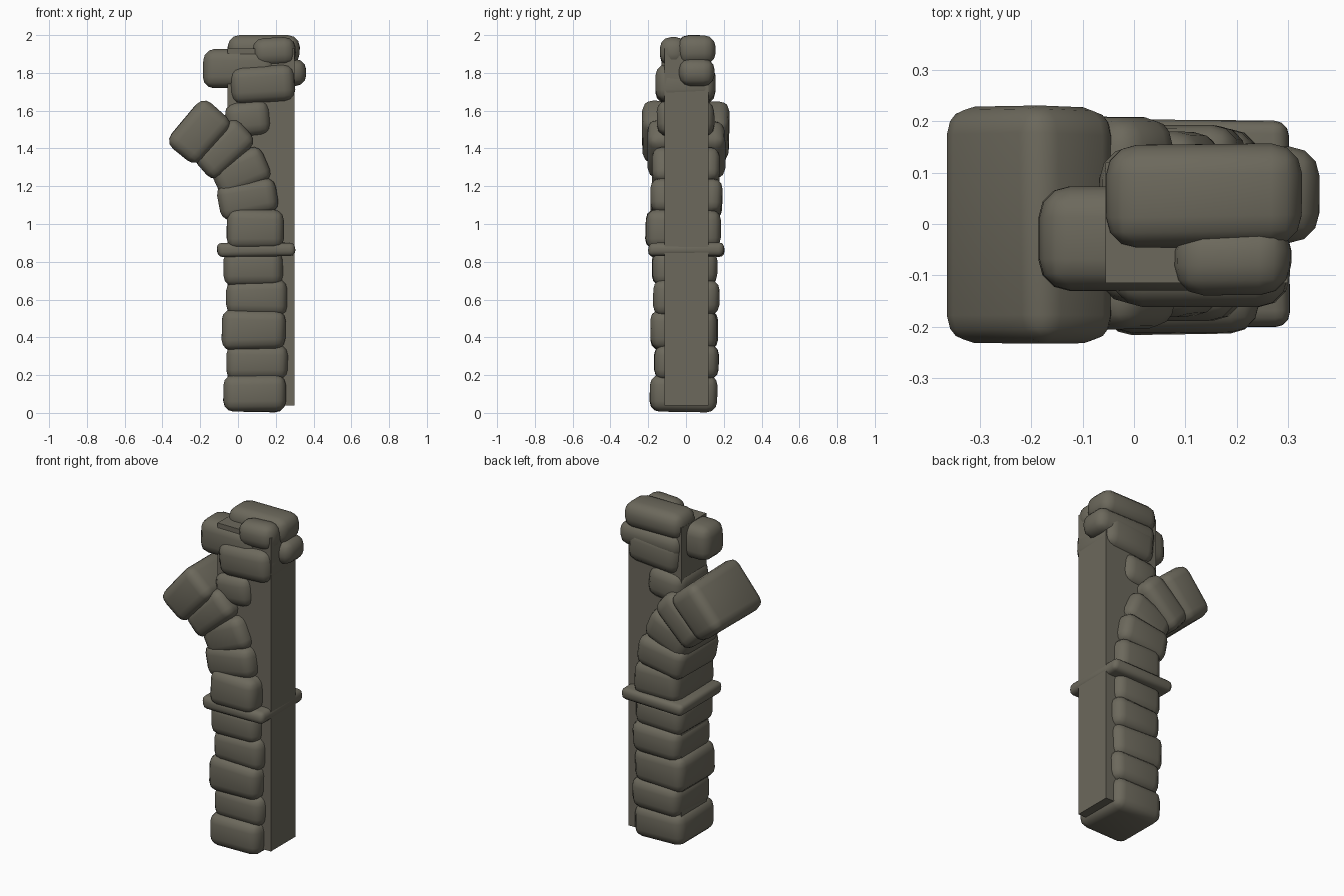
import bpy, bmesh, math, random
from mathutils import Matrix, Vector

if "Cube" in bpy.data.objects:
    bpy.data.objects.remove(bpy.data.objects["Cube"])

random.seed(4)
mat = bpy.data.materials.new("olive grey stone")
mat.diffuse_color = (0.15, 0.14, 0.107, 1)
mat.use_nodes = True
mat.node_tree.nodes["Principled BSDF"].inputs["Base Color"].default_value = mat.diffuse_color


def block(name, x, y, z, tilt=0, bevel=0.0, jitter=0.0):
    """Block from (min, max) ranges, tilted about y, edges rounded."""
    lo, hi = Vector((x[0], y[0], z[0])), Vector((x[1], y[1], z[1]))
    size = hi - lo
    bm = bmesh.new()
    bmesh.ops.create_cube(bm, size=1)
    bmesh.ops.scale(bm, vec=size, verts=bm.verts)
    for v in bm.verts:
        v.co += Vector([random.uniform(-jitter, jitter) for _ in range(3)])
    if bevel:
        bmesh.ops.bevel(bm, geom=bm.edges[:], offset=min(bevel, min(size) * 0.4),
                        segments=3, profile=0.5, affect='EDGES')
    bmesh.ops.rotate(bm, matrix=Matrix.Rotation(-math.radians(tilt), 3, 'Y'),
                     verts=bm.verts)
    bmesh.ops.recalc_face_normals(bm, faces=bm.faces)
    for f in bm.faces:
        f.smooth = bevel > 0
    me = bpy.data.meshes.new(name)
    bm.to_mesh(me)
    bm.free()
    me.materials.append(mat)
    ob = bpy.data.objects.new(name, me)
    ob.location = (lo + hi) / 2
    bpy.context.collection.objects.link(ob)
    return ob


# straight square post behind the stones
block("post", (-0.055, 0.30), (-0.115, 0.12), (0.04, 1.93))

# straight stacked stones of the jamb: x range, y range, z range
column = [
    ((-0.08, 0.25), (-0.19, 0.165), (0.004, 0.205)),
    ((-0.06, 0.265), (-0.17, 0.175), (0.175, 0.365)),
    ((-0.085, 0.25), (-0.19, 0.165), (0.335, 0.545)),
    ((-0.06, 0.26), (-0.17, 0.175), (0.515, 0.705)),
    ((-0.075, 0.24), (-0.18, 0.165), (0.675, 0.86)),
    ((-0.06, 0.24), (-0.215, 0.18), (0.87, 1.08)),
]
for i, (x, y, z) in enumerate(column):
    block(f"jamb_stone_{i + 1}", x, y, z, 0, 0.055, 0.006)

# thin projecting ledge
block("ledge", (-0.11, 0.30), (-0.2, 0.2), (0.828, 0.9), 0, 0.028, 0.005)

# leaning arch stones: centre x, centre z, length, thickness, half depth, tilt
arch = [
    (0.055, 1.135, 0.315, 0.19, 0.19, 9),
    (0.015, 1.275, 0.29, 0.20, 0.18, 25),
    (-0.075, 1.395, 0.315, 0.18, 0.205, 43),
    (-0.205, 1.485, 0.31, 0.215, 0.228, 49),
]
for i, (cx, cz, w, h, d, t) in enumerate(arch):
    block(f"arch_stone_{i + 1}", (cx - w / 2, cx + w / 2), (-d, d),
          (cz - h / 2, cz + h / 2), t, 0.055, 0.006)

# irregular stones at the head of the post: x, y, z ranges, tilt
head = [
    ((-0.065, 0.17), (-0.155, 0.15), (1.46, 1.65), 6),
    ((-0.04, 0.30), (-0.162, 0.155), (1.64, 1.84), 4),
    ((-0.185, 0.20), (-0.13, 0.075), (1.72, 1.925), 0),
    ((-0.05, 0.36), (-0.035, 0.15), (1.73, 1.875), 0),
    ((-0.055, 0.325), (-0.045, 0.155), (1.845, 1.998), 0),
    ((0.08, 0.305), (-0.14, 0.005), (1.835, 1.985), 3),
]
for i, (x, y, z, t) in enumerate(head):
    block(f"head_stone_{i + 1}", x, y, z, t, 0.06, 0.003)
